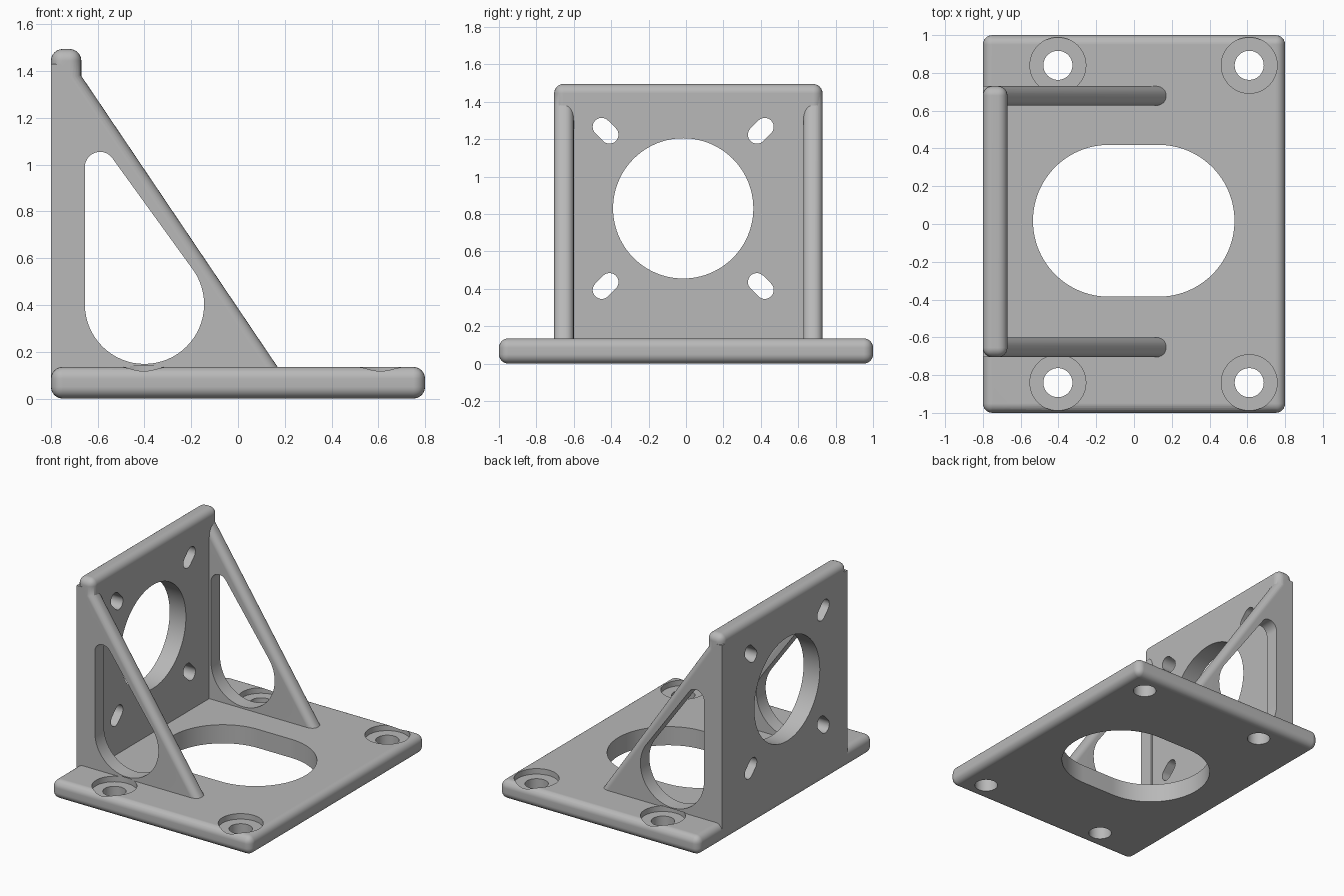
import bpy, bmesh
from math import cos, sin, pi, radians
from mathutils import Vector

if "Cube" in bpy.data.objects:
    bpy.data.objects.remove(bpy.data.objects["Cube"])

grey = bpy.data.materials.new("plain grey")
grey.use_nodes = True
colour = (0.48, 0.48, 0.48, 1)
grey.diffuse_color = colour
grey.node_tree.nodes["Principled BSDF"].inputs["Base Color"].default_value = colour

ROUND = 0.05
BASE_TOP = 0.135
MID_Y = -0.015     # centre line of the upright holes


def finish(bm, name):
    bmesh.ops.recalc_face_normals(bm, faces=bm.faces[:])
    mesh = bpy.data.meshes.new(name)
    bm.to_mesh(mesh)
    bm.free()
    obj = bpy.data.objects.new(name, mesh)
    bpy.context.collection.objects.link(obj)
    mesh.materials.append(grey)
    return obj


def hull(name, points, rounded=None, radius=ROUND):
    """Convex solid around points; edges picked by the rule 'rounded' are bevelled."""
    bm = bmesh.new()
    for p in points:
        bm.verts.new(p)
    bmesh.ops.convex_hull(bm, input=bm.verts[:])
    bmesh.ops.dissolve_limit(bm, angle_limit=radians(1), verts=bm.verts[:], edges=bm.edges[:])
    if rounded:
        picked = [e for e in bm.edges if rounded(e.verts[0].co, e.verts[1].co)]
        bmesh.ops.bevel(bm, geom=picked, offset=radius, segments=6,
                        profile=0.5, affect='EDGES')
    return finish(bm, name)


def box(name, low, high, rounded):
    corners = [(x, y, z) for x in (low[0], high[0])
               for y in (low[1], high[1]) for z in (low[2], high[2])]
    return hull(name, corners, rounded)


def cutter(axis, low, high, circles, n=64):
    """Prism along an axis, wrapped around circles given as (u, v, radius)."""
    points = []
    for u, v, r in circles:
        for i in range(n):
            a = 2 * pi * i / n
            p, q = u + r * cos(a), v + r * sin(a)
            for d in (low, high):
                points.append({'X': (d, p, q), 'Y': (p, d, q), 'Z': (p, q, d)}[axis])
    obj = hull("cutter", points)
    obj.hide_render = True
    return obj


def combine(target, other, operation):
    mod = target.modifiers.new("boolean", 'BOOLEAN')
    mod.operation, mod.solver, mod.object = operation, 'EXACT', other
    bpy.context.view_layer.objects.active = target
    bpy.ops.object.modifier_apply(modifier=mod.name)
    bpy.data.objects.remove(other)


# Base plate, rounded all over
bracket = box("bracket", (-0.8, -1, 0), (0.8, 1, BASE_TOP), lambda a, b: True)

# Upright plate, rounded except where it sinks into the base
sunk = 0.06
upright = box("upright_plate", (-0.8, -0.705, sunk), (-0.67, 0.73, 1.495),
              lambda a, b: max(a.z, b.z) > 1)

# Triangular side ribs with a rounded sloping edge and a teardrop window
profile = [(-0.8, sunk), (0.22, sunk), (-0.704, 1.43), (-0.8, 1.43)]


def on_slope(a, b):
    return abs(a.y - b.y) < 0.01 and abs(a.x - b.x) > 0.5 and abs(a.z - b.z) > 0.5


ribs = []
for name, y0, y1 in (("right_rib", -0.705, -0.6), ("left_rib", 0.627, 0.73)):
    rib = hull(name, [(x, y, z) for x, z in profile for y in (y0, y1)], on_slope, 0.045)
    combine(rib, cutter('Y', y0 - 0.1, y1 + 0.1,
                        [(-0.4, 0.403, 0.255), (-0.59, 0.99, 0.065)]), 'DIFFERENCE')
    ribs.append(rib)

for part in [upright] + ribs:
    combine(bracket, part, 'UNION')

# Large round hole and four diagonal slots in the upright
combine(bracket, cutter('X', -1, -0.55, [(MID_Y, 0.83, 0.375)], 96), 'DIFFERENCE')
for sy in (-1, 1):
    for sz in (-1, 1):
        ends = [(MID_Y + sy * d, 0.83 + sz * d, 0.048) for d in (0.394, 0.436)]
        combine(bracket, cutter('X', -1, -0.64, ends, 32), 'DIFFERENCE')

# Oblong opening in the base
combine(bracket, cutter('Z', -0.1, 0.2, [(-0.133, 0.017, 0.402), (0.13, 0.017, 0.402)], 96),
        'DIFFERENCE')

# Counterbored mounting holes
for x in (-0.403, 0.61):
    for y in (-0.84, 0.84):
        combine(bracket, cutter('Z', 0.095, 0.14, [(x, y, 0.148)]), 'DIFFERENCE')
        combine(bracket, cutter('Z', -0.1, 0.12, [(x, y, 0.077)], 48), 'DIFFERENCE')

# Smooth rounds, crisp edges, flat faces kept flat
bpy.ops.object.select_all(action='DESELECT')
bracket.select_set(True)
bpy.context.view_layer.objects.active = bracket
bpy.ops.object.shade_smooth_by_angle(angle=radians(30))
weighted = bracket.modifiers.new("weighted_normals", 'WEIGHTED_NORMAL')
weighted.keep_sharp = True
